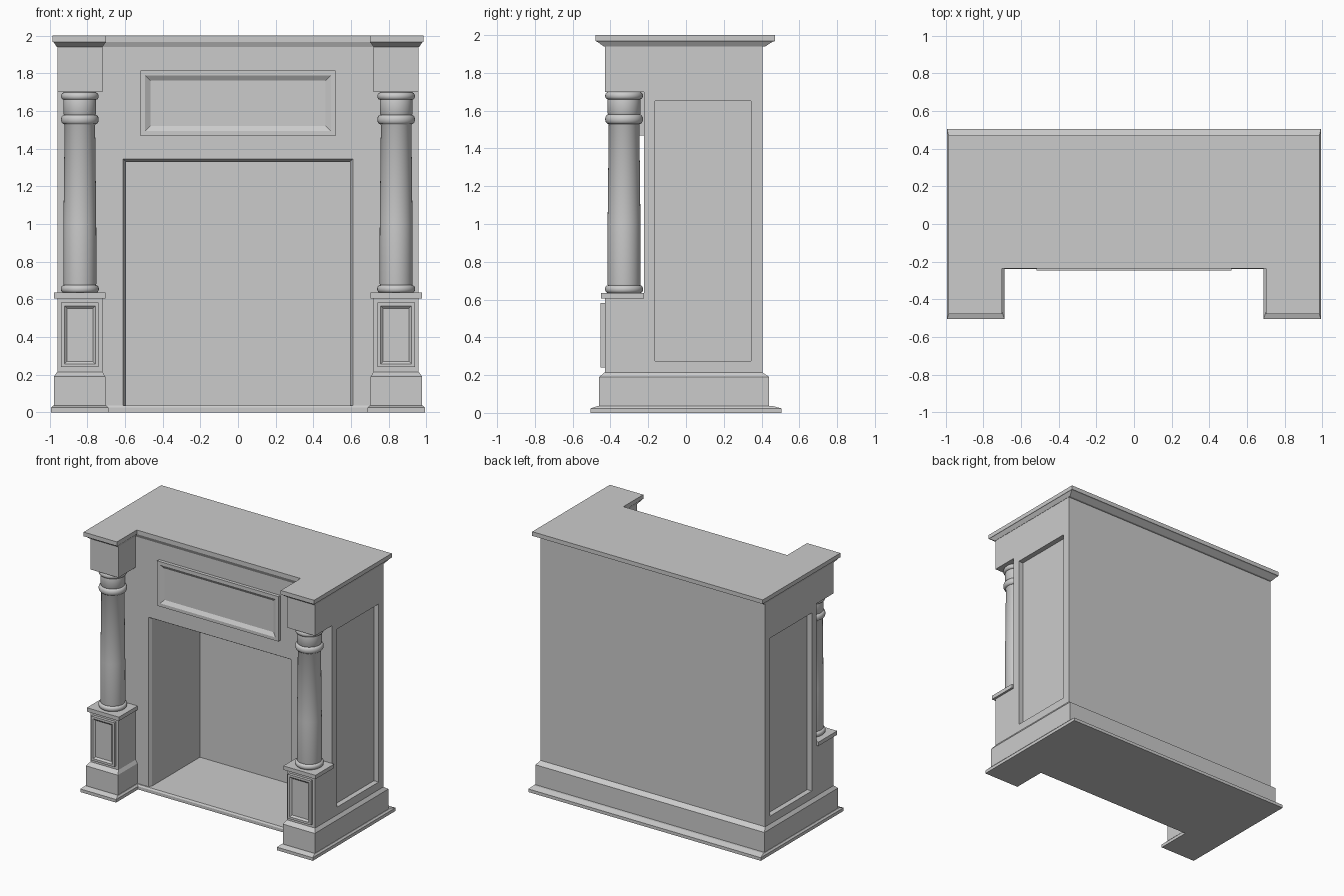
import bpy, bmesh, math

if "Cube" in bpy.data.objects:
    bpy.data.objects.remove(bpy.data.objects["Cube"])


def make_object(name, bm):
    bmesh.ops.recalc_face_normals(bm, faces=bm.faces)
    mesh = bpy.data.meshes.new(name)
    bm.to_mesh(mesh)
    bm.free()
    ob = bpy.data.objects.new(name, mesh)
    bpy.context.collection.objects.link(ob)
    return ob


def loft(name, rings):
    """Skin closed rings of equal length and cap both ends."""
    bm = bmesh.new()
    loops = [[bm.verts.new(p) for p in ring] for ring in rings]
    n = len(loops[0])
    for a, b in zip(loops, loops[1:]):
        for i in range(n):
            j = (i + 1) % n
            bm.faces.new((a[i], a[j], b[j], b[i]))
    bm.faces.new(loops[0])
    bm.faces.new(loops[-1])
    return make_object(name, bm)


def box(name, x, y, z):
    return loft(name, [[(x[0], y[0], h), (x[1], y[0], h), (x[1], y[1], h), (x[0], y[1], h)]
                       for h in z])


def u_slab(name, levels):
    """Stacked U-shaped outlines: (z, outer x, inner x, post front, middle front, back)."""
    return loft(name, [[(-xo, yf, z), (-xi, yf, z), (-xi, ym, z), (xi, ym, z),
                        (xi, yf, z), (xo, yf, z), (xo, yb, z), (-xo, yb, z)]
                       for z, xo, xi, yf, ym, yb in levels])


def nested_rects(name, cx, half, z0, z1, steps):
    """Rectangles facing -y, each step given as (inset, y)."""
    rings = []
    for d, y in steps:
        w = half - d
        rings.append([(cx - w, y, z0 + d), (cx + w, y, z0 + d),
                      (cx + w, y, z1 - d), (cx - w, y, z1 - d)])
    return loft(name, rings)


def lathe(name, cx, cy, profile, n=40):
    ob = loft(name, [[(cx + r * math.cos(2 * math.pi * i / n),
                       cy + r * math.sin(2 * math.pi * i / n), z) for i in range(n)]
                     for r, z in profile])
    bpy.ops.object.select_all(action='DESELECT')
    ob.select_set(True)
    bpy.context.view_layer.objects.active = ob
    bpy.ops.object.shade_smooth_by_angle(angle=math.radians(40))
    return ob


def cut(ob, cutter):
    mod = ob.modifiers.new("cut", 'BOOLEAN')
    mod.operation = 'DIFFERENCE'
    mod.solver = 'EXACT'
    mod.object = cutter
    bpy.context.view_layer.objects.active = ob
    bpy.ops.object.modifier_apply(modifier=mod.name)


def bead(r, bulge, z0, z1, n=8):
    """Half-round moulding profile."""
    return [(r + bulge * math.sin(math.pi * i / n),
             (z0 + z1) / 2 - (z1 - z0) / 2 * math.cos(math.pi * i / n)) for i in range(n + 1)]


FRONT, BACK = -0.222, 0.404

# Base, skirting and mantel top
u_slab("base_plinth", [(0, .993, .688, -.505, -.238, .505),
                       (.024, .993, .688, -.505, -.238, .505),
                       (.036, .982, .70, -.47, -.23, .46)])
skirting = u_slab("skirting", [(.03, .978, .705, -.46, -.21, .44),
                               (.19, .978, .705, -.46, -.21, .44),
                               (.215, .96, .72, -.43, -.21, BACK)])
u_slab("mantel_top", [(1.94, .962, .72, -.435, -.223, .42),
                      (1.966, .98, .702, -.472, -.235, .46),
                      (1.968, .985, .70, -.478, -.236, .47),
                      (2.0, .985, .70, -.478, -.236, .47)])

# Main body with chamfered fire opening and recessed side panels
body = box("body", (-.96, .96), (FRONT, BACK), (.03, 1.945))
opening = nested_rects("opening_cutter", 0, .61, .0, 1.345,
                       [(0, -.3), (0, FRONT), (.015, -.197), (.015, .385)])
cut(body, opening)
cut(skirting, opening)
cutters = [opening]
for s in (-1, 1):
    recess = box("recess_cutter", sorted((s * .92, s * 1.1)), (-.165, .345), (.275, 1.65))
    cut(body, recess)
    cutters.append(recess)
for c in cutters:
    bpy.data.objects.remove(c, do_unlink=True)

# Frieze panel above the opening
nested_rects("frieze_panel", 0, .518, 1.468, 1.815,
             [(0, FRONT), (0, -.247), (.025, -.247), (.052, -.23)])

# Columns on panelled pedestals, under square blocks
column_profile = ([(.088, .63)] + bead(.086, .015, .635, .675) + [(.088, .685), (.087, 1.0),
                  (.081, 1.525)] + bead(.084, .016, 1.53, 1.58) + [(.087, 1.585), (.087, 1.655)]
                  + bead(.086, .014, 1.66, 1.698) + [(.086, 1.705)])
for s, side in ((-1, "left"), (1, "right")):
    cx = s * .84
    px = (cx - .12, cx + .12)
    box(side + "_pedestal", px, (-.43, FRONT), (.2, .61))
    nested_rects(side + "_pedestal_panel", cx, .099, .24, .582,
                 [(0, -.43), (0, -.452), (.017, -.452), (.03, -.44)])
    box(side + "_pedestal_cap", (cx - .137, cx + .137), (-.45, FRONT), (.605, .635))
    lathe(side + "_column", cx, -.328, column_profile)
    box(side + "_upper_block", px, (-.43, FRONT), (1.70, 1.945))
